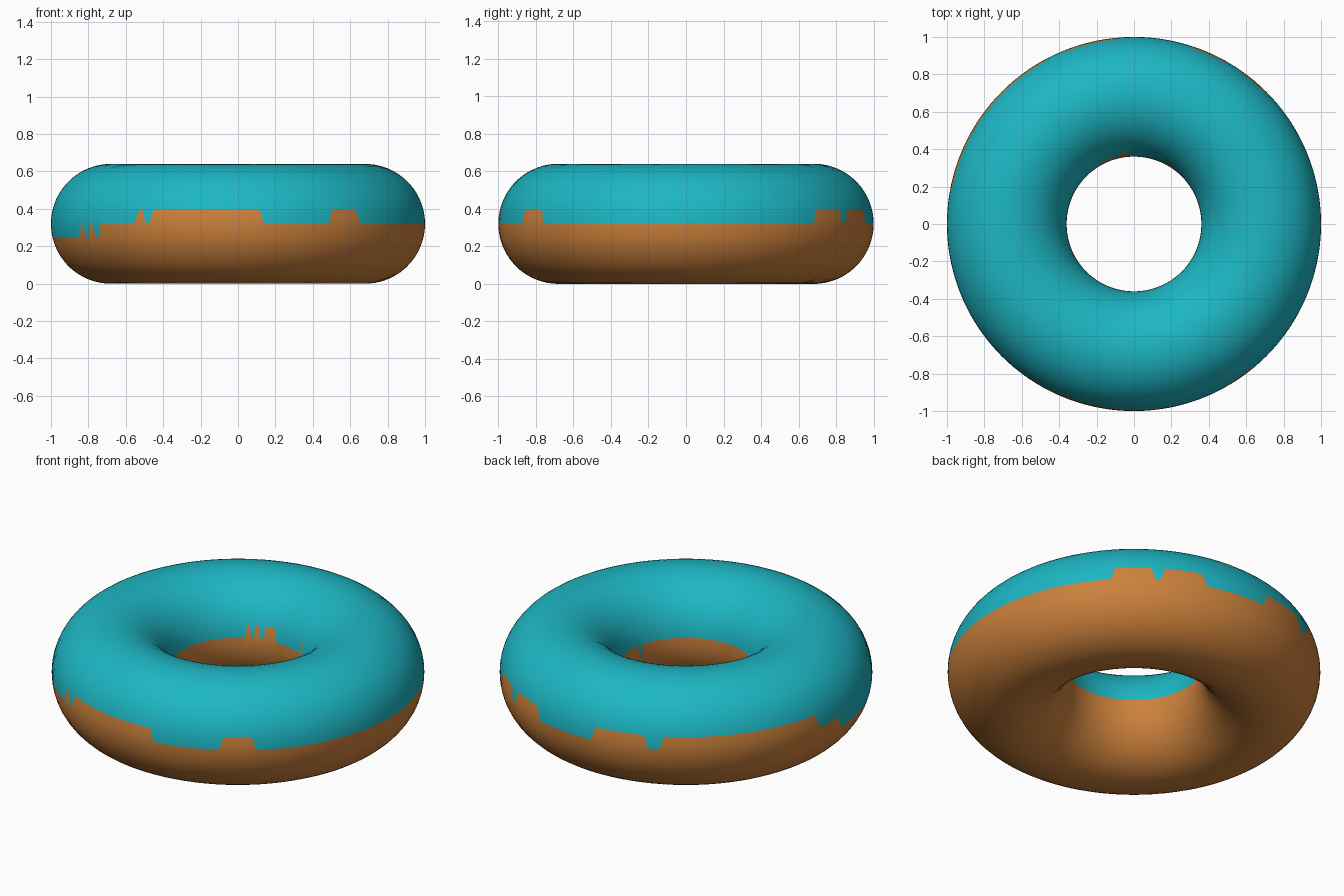
import bpy, bmesh
from math import sin, cos, pi, radians

if "Cube" in bpy.data.objects:
    bpy.data.objects.remove(bpy.data.objects["Cube"])

R, r = 0.68, 0.32          # ring radius and tube radius
N, M = 720, 28             # steps around the ring, steps across each half
STEP = radians(13.6)       # height of one step in the icing edge

# Icing edge as (azimuth where the level begins, level)
OUTER = [(0, 0), (43.5, 1), (56, 0), (59, 1), (72.5, 0), (95, 1), (112.5, 0),
         (117.5, 1), (170, 0), (181, -1), (212.4, 0), (214.6, -1), (217.3, 0),
         (219.6, -1), (222, 0), (237, 1), (239.8, 0), (242.3, 1), (277.4, 0),
         (299.8, 1), (310, 0)]
INNER = [(0, 0), (57, 1), (60, 0), (92.5, 1), (102.5, 0), (106.5, 1),
         (111, 0), (114.5, 1), (118, 0), (346, -1), (349.5, 0)]


def edge(table, deg, ramp):
    """Sum of smooth steps along the azimuth."""
    level = table[0][1]
    for (_, before), (at, after) in zip(table, table[1:]):
        t = min(1, max(0, (deg - at) / ramp + 0.5))
        level += (after - before) * t * t * (3 - 2 * t)
    return level * STEP


def half_ring(name, color, top):
    """Strip of the torus on one side of the icing edge."""
    bm = bmesh.new()
    rows = []
    for i in range(N):
        deg = 360 * i / N
        outer = edge(OUTER, deg, 1.8)
        inner = pi - radians(6) - edge(INNER, deg, 2.0)
        a, b = (outer, inner) if top else (inner, 2 * pi + outer)
        th = radians(deg)
        row = []
        for j in range(M + 1):
            p = a + (b - a) * j / M
            d = R + r * cos(p)
            row.append(bm.verts.new((d * cos(th), d * sin(th), r + r * sin(p))))
        rows.append(row)
    for i in range(N):
        u, v = rows[i], rows[(i + 1) % N]
        for j in range(M):
            bm.faces.new((u[j], v[j], v[j + 1], u[j + 1])).smooth = True
    me = bpy.data.meshes.new(name)
    bm.to_mesh(me)
    bm.free()
    mat = bpy.data.materials.new(name + "_color")
    mat.diffuse_color = color
    mat.use_nodes = True
    mat.node_tree.nodes["Principled BSDF"].inputs["Base Color"].default_value = mat.diffuse_color
    me.materials.append(mat)
    bpy.context.collection.objects.link(bpy.data.objects.new(name, me))


# Icing on top, dough below
half_ring("icing", (0.012, 0.47, 0.55, 1), True)
half_ring("dough", (0.60, 0.22, 0.045, 1), False)
